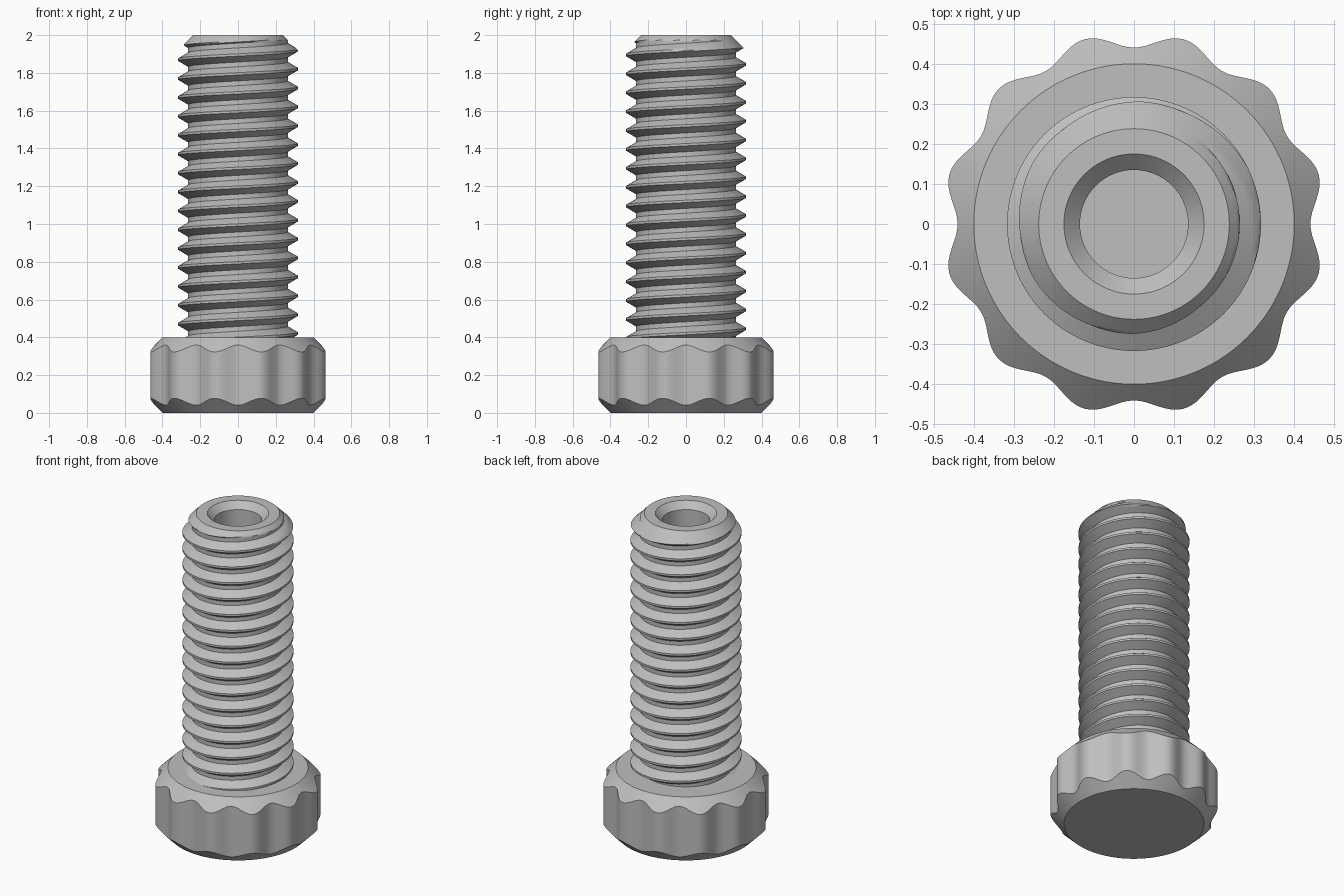
import bpy, bmesh
from math import cos, sin, pi, floor

cube = bpy.data.objects.get("Cube")
if cube:
    bpy.data.objects.remove(cube)

steel = bpy.data.materials.new("plain_grey")
steel.use_nodes = True
grey = (0.52, 0.52, 0.52, 1)
steel.diffuse_color = grey
steel.node_tree.nodes["Principled BSDF"].inputs["Base Color"].default_value = grey


def ring_mesh(name, rings, cap_start, cap_end):
    """Bridge equal-length rings of points, from the bottom up, into one object."""
    bm = bmesh.new()
    loops = [[bm.verts.new(p) for p in ring] for ring in rings]
    for low, high in zip(loops, loops[1:]):
        for i in range(len(low) - 1):
            bm.faces.new((low[i], low[i + 1], high[i + 1], high[i]))
    if cap_start:
        bm.faces.new(loops[0][-2::-1])
    if cap_end:
        bm.faces.new(loops[-1][:-1])
    bmesh.ops.remove_doubles(bm, verts=bm.verts, dist=1e-5)
    mesh = bpy.data.meshes.new(name)
    bm.to_mesh(mesh)
    bm.free()
    mesh.materials.append(steel)
    obj = bpy.data.objects.new(name, mesh)
    bpy.context.collection.objects.link(obj)
    bpy.ops.object.select_all(action="DESELECT")
    obj.select_set(True)
    bpy.context.view_layer.objects.active = obj
    bpy.ops.object.shade_smooth_by_angle(angle=pi / 6)
    return obj


def ring(count, radius, height):
    """Closed ring whose radius and height are functions of the angle."""
    angles = [2 * pi * i / count for i in range(count + 1)]
    return [(radius(a) * cos(a), radius(a) * sin(a), height(a)) for a in angles]


# Knurled head: twelve soft lobes cut by a 45 degree chamfer at both ends
HEAD_R, HEAD_H = 0.4, 0.4
lobe = lambda a: 0.459 - 0.0185 * cos(12 * a)
rim = lambda a: HEAD_R
ring_mesh("lobed_head", [
    ring(192, rim, lambda a: 0),
    ring(192, lobe, lambda a: lobe(a) - HEAD_R),
    ring(192, lobe, lambda a: HEAD_H + HEAD_R - lobe(a)),
    ring(192, rim, lambda a: HEAD_H),
], True, True)

# Threaded shaft: helical rows, trimmed by the end chamfer
PITCH, CREST, ROOT, TOP, TIP = 0.1, 0.317, 0.264, 2.0, 0.238
START, ROWS, SIDES = 0.42, 16, 96


def thread_radius(step):
    """Flat crest, straight flank, flat root."""
    away = abs((step + ROWS // 2) % ROWS - ROWS // 2)
    t = min(max((away - 1) / 5, 0), 1)
    return CREST + (ROOT - CREST) * t


rows = []
for step in range(-2 * ROWS, 17 * ROWS):
    def height(a, s=step):
        z = START + PITCH * (s / ROWS + a / (2 * pi))
        return min(max(z, HEAD_H - 0.01), TOP)

    def radius(a, s=step):
        return min(thread_radius(s), TIP + TOP - height(a, s))

    rows.append(ring(SIDES, radius, height))

# End face, countersink and blind bore
for r, z in ((0.175, TOP), (0.135, TOP - 0.04), (0.135, 1.2)):
    rows.append(ring(SIDES, lambda a: r, lambda a: z))
ring_mesh("threaded_shaft", rows, False, True)
